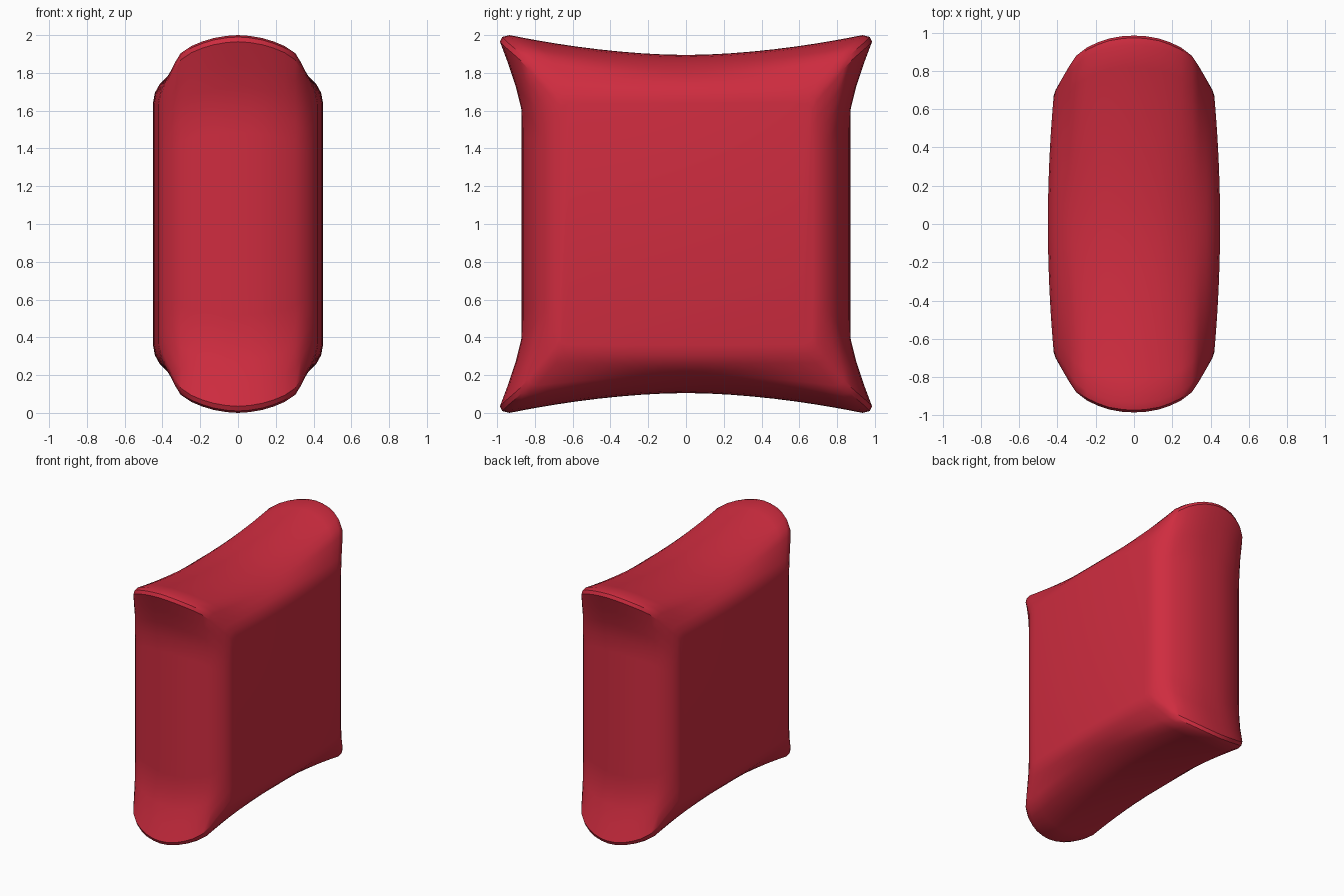
import bpy, bmesh

if "Cube" in bpy.data.objects:
    bpy.data.objects.remove(bpy.data.objects["Cube"])

# half-thickness x, side-wall y, top-wall z, corner y, corner z (from centre)
LEVELS = [
    (.00, .870, .895, .985, 1.00), (.06, .869, .893, .982, .996),
    (.13, .863, .885, .970, .984), (.19, .850, .872, .950, .966),
    (.25, .832, .850, .922, .942), (.31, .808, .822, .880, .905),
    (.345, .790, .800, .835, .855), (.38, .765, .775, .785, .790),
    (.415, .735, .740, .735, .735), (.44, .700, .695, .695, .685),
    (.45, .670, .640, .670, .640)]
N = 16  # segments along each side


def ring(x, ay, az, cy, cz):
    """Square outline with concave sides and softened corner ears."""
    ts = [-1 + 2 * i / N for i in range(N + 1)]
    ey, ez = cy - .05, cz - .035
    top = [(t * ey, az + (cz - az) * abs(t) ** 1.8) for t in ts]
    side = [(ay + (cy - ay) * (max(0, abs(t) - .62) / .38) ** 1.25, -t * ez) for t in ts]
    tip = (cy - .012, cz - .01)
    pts = top + [tip] + side + [(tip[0], -tip[1])]
    pts += [(-y, -z) for y, z in pts]
    w = (abs(x) / .45) ** 4
    return [(x * (1 - .15 * w * y * y), y, z + 1) for y, z in pts]


bm = bmesh.new()
rows = [(-l[0],) + l[1:] for l in LEVELS[:0:-1]] + LEVELS
rings = [[bm.verts.new(p) for p in ring(*r)] for r in rows]
M = len(rings[0])
# rounded rim
for a, b in zip(rings, rings[1:]):
    for i in range(M):
        j = (i + 1) % M
        bm.faces.new((a[i], a[j], b[j], b[i]))
# broad bulging faces: vertical strips, then the two narrow ends
H = M // 2
for r in (rings[0], rings[-1]):
    for i in range(N):
        bm.faces.new((r[i], r[i + 1], r[H + N - i - 1], r[H + N - i]))
    bm.faces.new(r[N:H + 1])
    bm.faces.new(r[H + N:] + [r[0]])
bmesh.ops.recalc_face_normals(bm, faces=bm.faces)

mesh = bpy.data.meshes.new("cushion")
bm.to_mesh(mesh)
bm.free()
cushion = bpy.data.objects.new("cushion", mesh)
bpy.context.collection.objects.link(cushion)
mat = bpy.data.materials.new("red_fabric")
mat.diffuse_color = (.62, .025, .05, 1)
mat.use_nodes = True
mat.node_tree.nodes["Principled BSDF"].inputs["Base Color"].default_value = mat.diffuse_color
mesh.materials.append(mat)
bpy.context.view_layer.objects.active = cushion
cushion.select_set(True)
bpy.ops.object.shade_smooth_by_angle(angle=.5)
